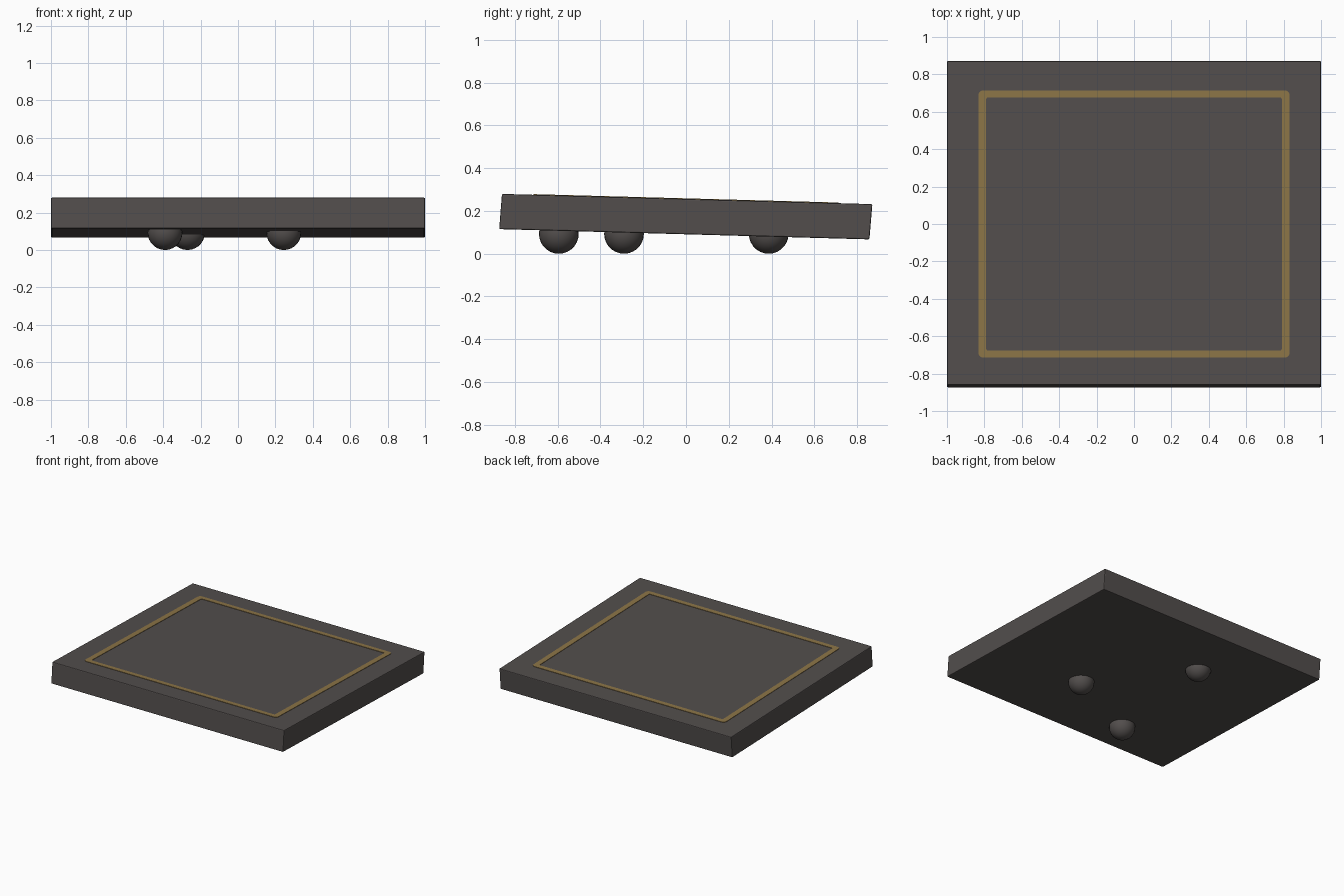
import bpy, bmesh, math

if "Cube" in bpy.data.objects:
    bpy.data.objects.remove(bpy.data.objects["Cube"])

SLOPE = -0.0275          # the slab leans down towards the back


def material(name, rgb):
    m = bpy.data.materials.new(name)
    m.diffuse_color = (*rgb, 1)
    m.use_nodes = True
    m.node_tree.nodes["Principled BSDF"].inputs["Base Color"].default_value = m.diffuse_color
    return m


def finish(name, bm, mat):
    bmesh.ops.recalc_face_normals(bm, faces=bm.faces)
    me = bpy.data.meshes.new(name)
    bm.to_mesh(me)
    bm.free()
    me.materials.append(mat)
    ob = bpy.data.objects.new(name, me)
    bpy.context.collection.objects.link(ob)
    return ob


charcoal = material("charcoal", (0.085, 0.076, 0.073))
gold = material("dull gold", (0.26, 0.175, 0.062))


def top_z(y):
    return 0.256 + SLOPE * y


# slab: side profile (y, z) extruded across x
profile = [(-0.874, 0.115), (0.858, 0.067), (0.872, 0.232), (-0.861, 0.2797)]
bm = bmesh.new()
face = bm.faces.new([bm.verts.new((-1, y, z)) for y, z in profile])
ext = bmesh.ops.extrude_face_region(bm, geom=[face])
bmesh.ops.translate(bm, vec=(2, 0, 0),
                    verts=[v for v in ext["geom"] if isinstance(v, bmesh.types.BMVert)])
slab = finish("slab", bm, charcoal)
bev = slab.modifiers.new("soft edges", "BEVEL")
bev.width = 0.006
bev.segments = 2


# inlaid border: thin rounded frame lying on the sloped top
def rounded_loop(hx, hy, r, n=5):
    pts = []
    for k, (sx, sy) in enumerate([(1, 1), (-1, 1), (-1, -1), (1, -1)]):
        for i in range(n):
            a = math.pi / 2 * (k + i / (n - 1))
            pts.append((sx * (hx - r) + r * math.cos(a), sy * (hy - r) + r * math.sin(a)))
    return pts


bm = bmesh.new()
rings = []
for hx, hy, r, h in [(0.832, 0.714, 0.025, -0.004), (0.832, 0.714, 0.025, 0.003),
                     (0.790, 0.677, 0.008, 0.003), (0.790, 0.677, 0.008, -0.004)]:
    rings.append([bm.verts.new((x, y, top_z(y) + h)) for x, y in rounded_loop(hx, hy, r)])
for a, b in zip(rings, rings[1:] + rings[:1]):
    for i in range(len(a)):
        j = (i + 1) % len(a)
        bm.faces.new((a[i], a[j], b[j], b[i]))
finish("border_inlay", bm, gold)

# three ball feet, sunk halfway into the underside
R = 0.093
for i, (x, y) in enumerate([(-0.39, -0.595), (0.245, -0.29), (-0.27, 0.387)]):
    bm = bmesh.new()
    bmesh.ops.create_uvsphere(bm, u_segments=24, v_segments=14, radius=R)
    for f in bm.faces:
        f.smooth = True
    foot = finish(f"ball_foot_{i + 1}", bm, charcoal)
    foot.location = (x, y, R)
